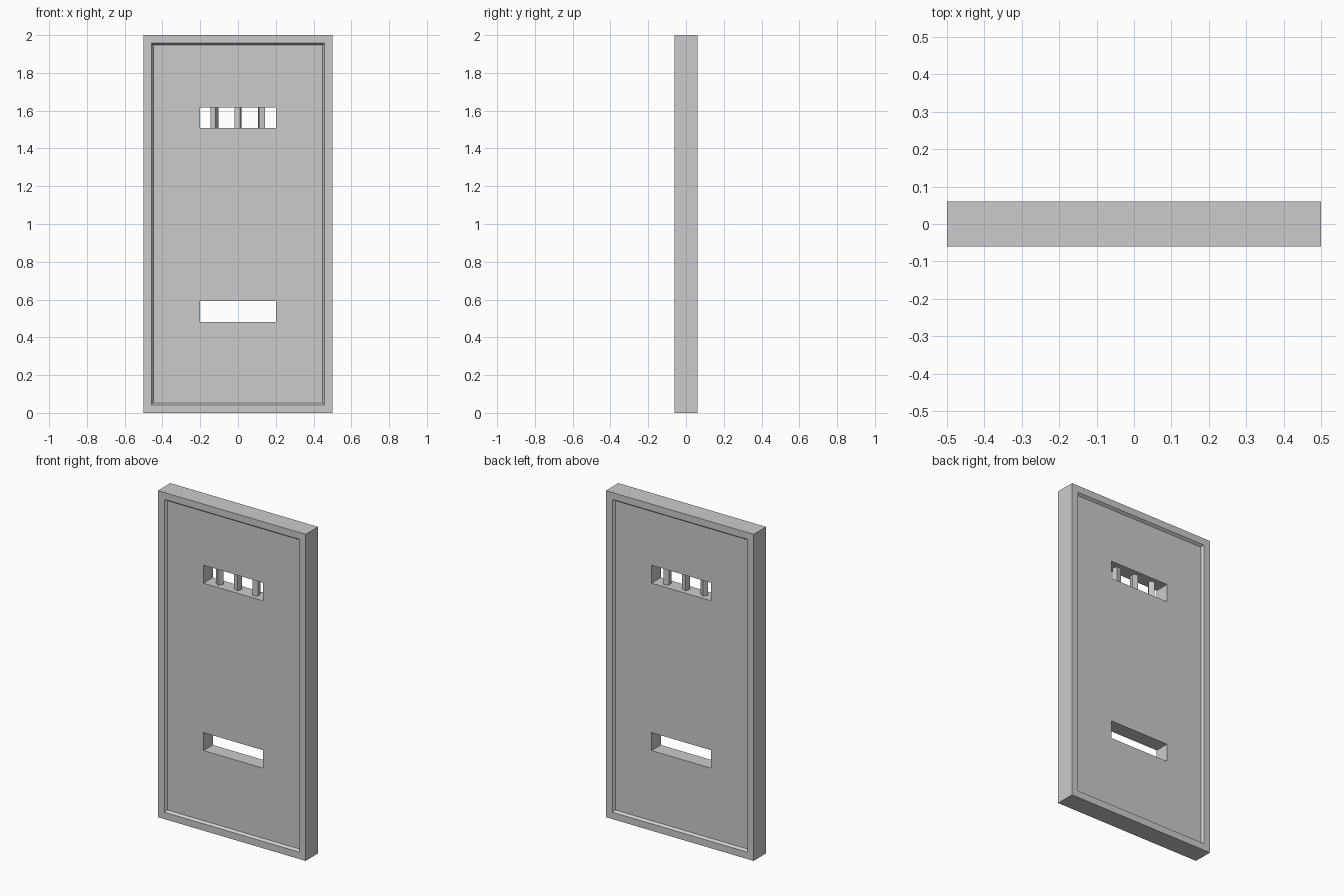
import bpy, bmesh
from math import radians
from mathutils import Matrix

if "Cube" in bpy.data.objects:
    bpy.data.objects.remove(bpy.data.objects["Cube"])


def box(name, size, loc, turn=0.0):
    """Box with real dimensions, optionally turned about z."""
    bm = bmesh.new()
    bmesh.ops.create_cube(bm, size=1)
    bmesh.ops.scale(bm, vec=size, verts=bm.verts)
    bmesh.ops.rotate(bm, matrix=Matrix.Rotation(radians(turn), 3, 'Z'), verts=bm.verts)
    bmesh.ops.translate(bm, vec=loc, verts=bm.verts)
    mesh = bpy.data.meshes.new(name)
    bm.to_mesh(mesh)
    bm.free()
    obj = bpy.data.objects.new(name, mesh)
    bpy.context.collection.objects.link(obj)
    return obj


# Door slab with a recessed, sloped-edge panel on both faces
door = box("door_slab", (1, 0.12, 2), (0, 0, 1))
bm = bmesh.new()
bm.from_mesh(door.data)
sides = [f for f in bm.faces if abs(f.normal.y) > 0.9]
bmesh.ops.inset_individual(bm, faces=sides, thickness=0.06)
bmesh.ops.inset_individual(bm, faces=sides, thickness=0.015, depth=-0.015)
bm.to_mesh(door.data)
bm.free()

# Window slot and food slot cut through the slab
for name, z in (("window_cutter", 1.562), ("food_slot_cutter", 0.537)):
    cutter = box(name, (0.405, 0.4, 0.11), (0, 0, z))
    cutter.hide_render = True
    cutter.hide_set(True)
    mod = door.modifiers.new(name, 'BOOLEAN')
    mod.operation = 'DIFFERENCE'
    mod.solver = 'EXACT'
    mod.object = cutter

# Square window bars, each turned a little differently
for i, (x, turn) in enumerate(((-0.124, -31), (0.0, 75), (0.125, 10))):
    box(f"window_bar_{i + 1}", (0.032, 0.032, 0.13), (x, 0, 1.562), turn)
